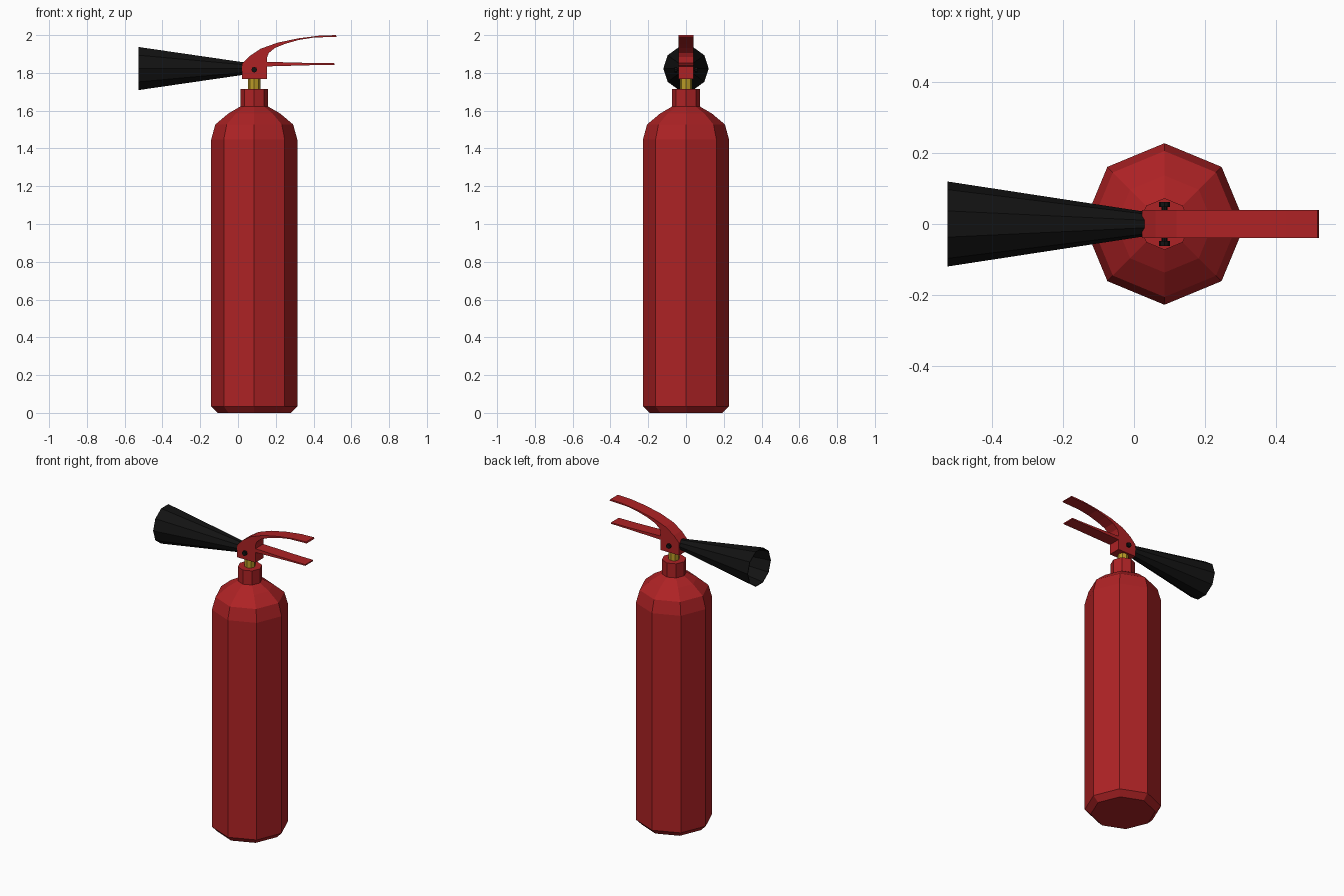
import bpy, bmesh, math
from mathutils import Matrix

if "Cube" in bpy.data.objects:
    bpy.data.objects.remove(bpy.data.objects["Cube"])


def material(name, rgb):
    m = bpy.data.materials.new(name)
    m.diffuse_color = (*rgb, 1)
    m.use_nodes = True
    m.node_tree.nodes["Principled BSDF"].inputs["Base Color"].default_value = m.diffuse_color
    return m


RED = material("red_paint", (0.42, 0.016, 0.018))
BLACK = material("black_plastic", (0.006, 0.006, 0.006))
BRASS = material("brass", (0.5, 0.33, 0.02))
CX = 0.086    # cylinder axis
HEAD_Z = 1.823  # horn axis height


def finish(bm, name, mat):
    bmesh.ops.recalc_face_normals(bm, faces=bm.faces)
    me = bpy.data.meshes.new(name)
    bm.to_mesh(me)
    bm.free()
    me.materials.append(mat)
    ob = bpy.data.objects.new(name, me)
    bpy.context.collection.objects.link(ob)
    return ob


def lathe(name, profile, sides, mat, matrix, phase=0.0):
    """Spin (radius, height) points about local z; both ends are capped."""
    bm = bmesh.new()
    rings = []
    for r, h in profile:
        angles = [phase + math.tau * i / sides for i in range(sides)]
        rings.append([bm.verts.new((r * math.cos(a), r * math.sin(a), h)) for a in angles])
    for a, b in zip(rings, rings[1:]):
        for i in range(sides):
            j = (i + 1) % sides
            bm.faces.new((a[i], a[j], b[j], b[i]))
    bm.faces.new(rings[0])
    bm.faces.new(rings[-1])
    bm.transform(matrix)
    return finish(bm, name, mat)


def extrude_xz(name, outline, half_width, mat):
    """Side outline in x/z, extruded symmetrically along y."""
    bm = bmesh.new()
    face = bm.faces.new([bm.verts.new((x, -half_width, z)) for x, z in outline])
    out = bmesh.ops.extrude_face_region(bm, geom=[face])
    verts = [v for v in out["geom"] if isinstance(v, bmesh.types.BMVert)]
    bmesh.ops.translate(bm, verts=verts, vec=(0, 2 * half_width, 0))
    return finish(bm, name, mat)


upright = Matrix.Translation((CX, 0, 0))

# Octagonal tank, collar and brass valve stem
lathe("tank", [(0.193, 0), (0.228, 0.035), (0.228, 1.447), (0.206, 1.527),
               (0.137, 1.585), (0.07, 1.624)], 8, RED, upright)
lathe("collar", [(0.073, 1.61), (0.073, 1.714)], 8, RED, upright)
lathe("valve_stem", [(0.032, 1.70), (0.032, 1.78)], 8, BRASS, upright)

# Valve head flowing into the curved carrying handle
extrude_xz("head_and_handle", [
    (0.022, 1.768), (0.154, 1.768), (0.154, 1.883), (0.163, 1.905), (0.195, 1.932),
    (0.25, 1.954), (0.32, 1.974), (0.40, 1.987), (0.522, 1.991),
    (0.518, 2.0), (0.43, 1.997), (0.32, 1.983), (0.21, 1.96),
    (0.12, 1.928), (0.06, 1.888), (0.022, 1.848)], 0.04, RED)

# Lower squeeze lever
extrude_xz("squeeze_lever", [(0.14, 1.834), (0.40, 1.841), (0.512, 1.843),
                             (0.512, 1.851), (0.40, 1.852), (0.14, 1.859)], 0.04, RED)

# Pivot pin with a wider head at both ends
pin = Matrix.Translation((CX, 0, 1.817)) @ Matrix.Rotation(math.pi / 2, 4, 'X')
lathe("pivot_pin", [(0.015, -0.062), (0.015, -0.048), (0.008, -0.048),
                    (0.008, 0.048), (0.015, 0.048), (0.015, 0.062)], 8, BLACK, pin)

# Hollow ten-sided discharge horn pointing to -x
horn = Matrix.Translation((0, 0, HEAD_Z)) @ Matrix.Rotation(-math.pi / 2, 4, 'Y')
lathe("discharge_horn", [(0.035, -0.03), (0.036, -0.022), (0.12, 0.527),
                         (0.115, 0.527), (0.032, -0.01)], 10, BLACK, horn, math.pi / 2)
